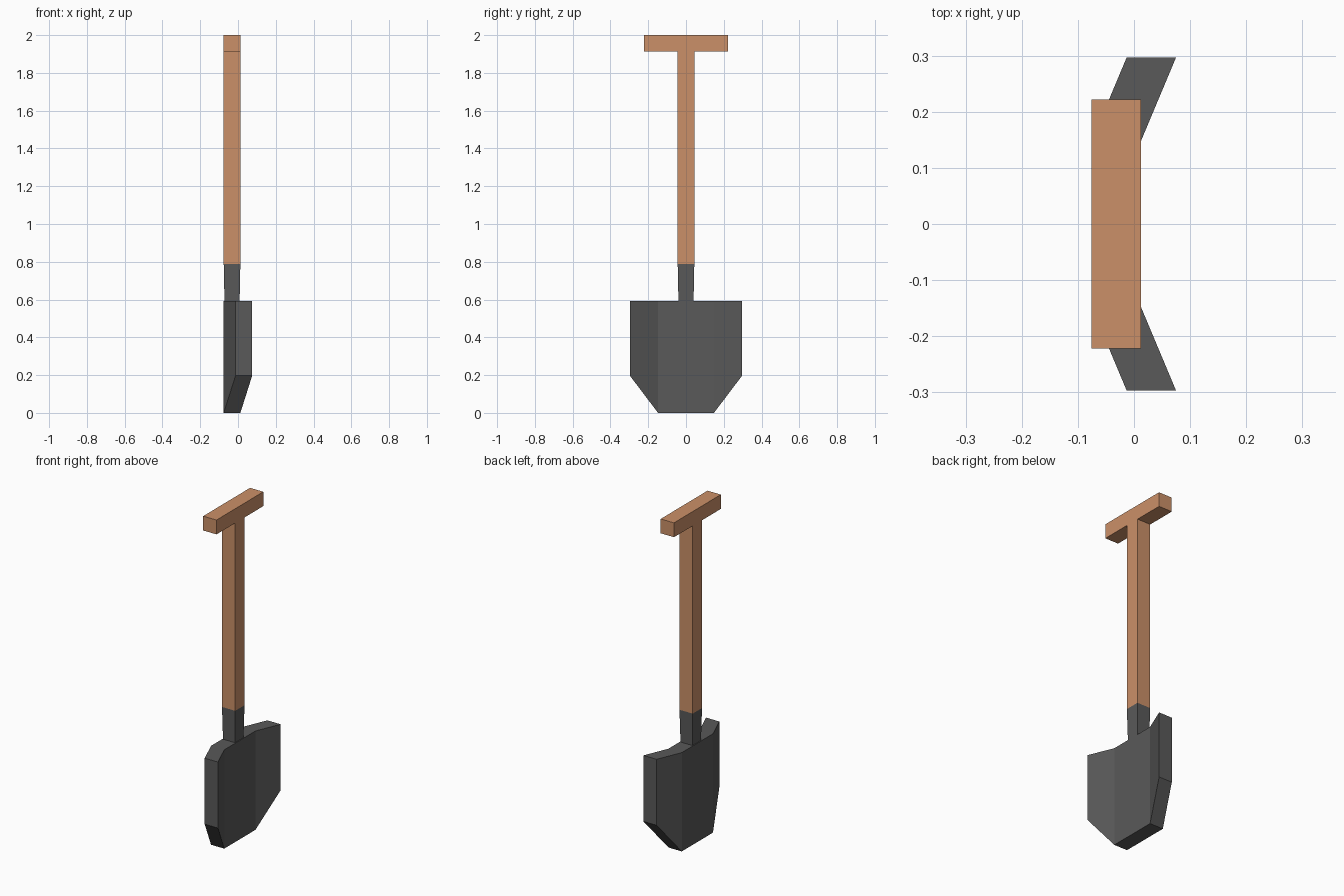
import bpy, bmesh

if "Cube" in bpy.data.objects:
    bpy.data.objects.remove(bpy.data.objects["Cube"])


def material(name, color):
    m = bpy.data.materials.new(name)
    m.diffuse_color = (*color, 1)
    m.use_nodes = True
    m.node_tree.nodes["Principled BSDF"].inputs["Base Color"].default_value = m.diffuse_color
    return m


wood = material("wood", (0.60, 0.28, 0.14))
metal = material("dark_metal", (0.10, 0.10, 0.10))


def loft(name, sections, mat):
    """Closed flat-faced solid through a row of four-sided sections."""
    bm = bmesh.new()
    rings = [[bm.verts.new(p) for p in s] for s in sections]
    for a, b in zip(rings, rings[1:]):
        for i in range(4):
            j = (i + 1) % 4
            bm.faces.new((a[i], a[j], b[j], b[i]))
    bm.faces.new(rings[0])
    bm.faces.new(rings[-1])
    bmesh.ops.recalc_face_normals(bm, faces=bm.faces)
    me = bpy.data.meshes.new(name)
    bm.to_mesh(me)
    bm.free()
    me.materials.append(mat)
    ob = bpy.data.objects.new(name, me)
    bpy.context.collection.objects.link(ob)
    return ob


CX, T = -0.0315, 0.088      # handle axis and stock thickness


def bar(name, z0, half0, z1, half1, mat, hx=None):
    """Upright bar along z; each end is a rectangle (half x, half y)."""
    def ring(z, h):
        hx, hy = h
        return [(CX - hx, -hy, z), (CX + hx, -hy, z), (CX + hx, hy, z), (CX - hx, hy, z)]
    return loft(name, [ring(z0, half0), ring(z1, half1)], mat)


# Blade: flat centre with wings bent forward and lower corners cut off
def blade_section(y, x, z_low, z_top=0.593):
    return [(x, y, z_low), (x + T, y, z_low), (x + T, y, z_top), (x, y, z_top)]


loft("blade", [blade_section(-0.297, -0.013, 0.197),
               blade_section(-0.148, -0.0755, 0),
               blade_section(0.148, -0.0755, 0),
               blade_section(0.297, -0.013, 0.197)], metal)

# Tapered neck, shaft and cross grip
H = T / 2
bar("neck", 0.593, (0.040, 0.040), 0.787, (H, H), metal)
bar("shaft", 0.787, (H, H), 1.914, (H, H), wood)
bar("cross_grip", 1.914, (H, 0.222), 2.0, (H, 0.222), wood)
